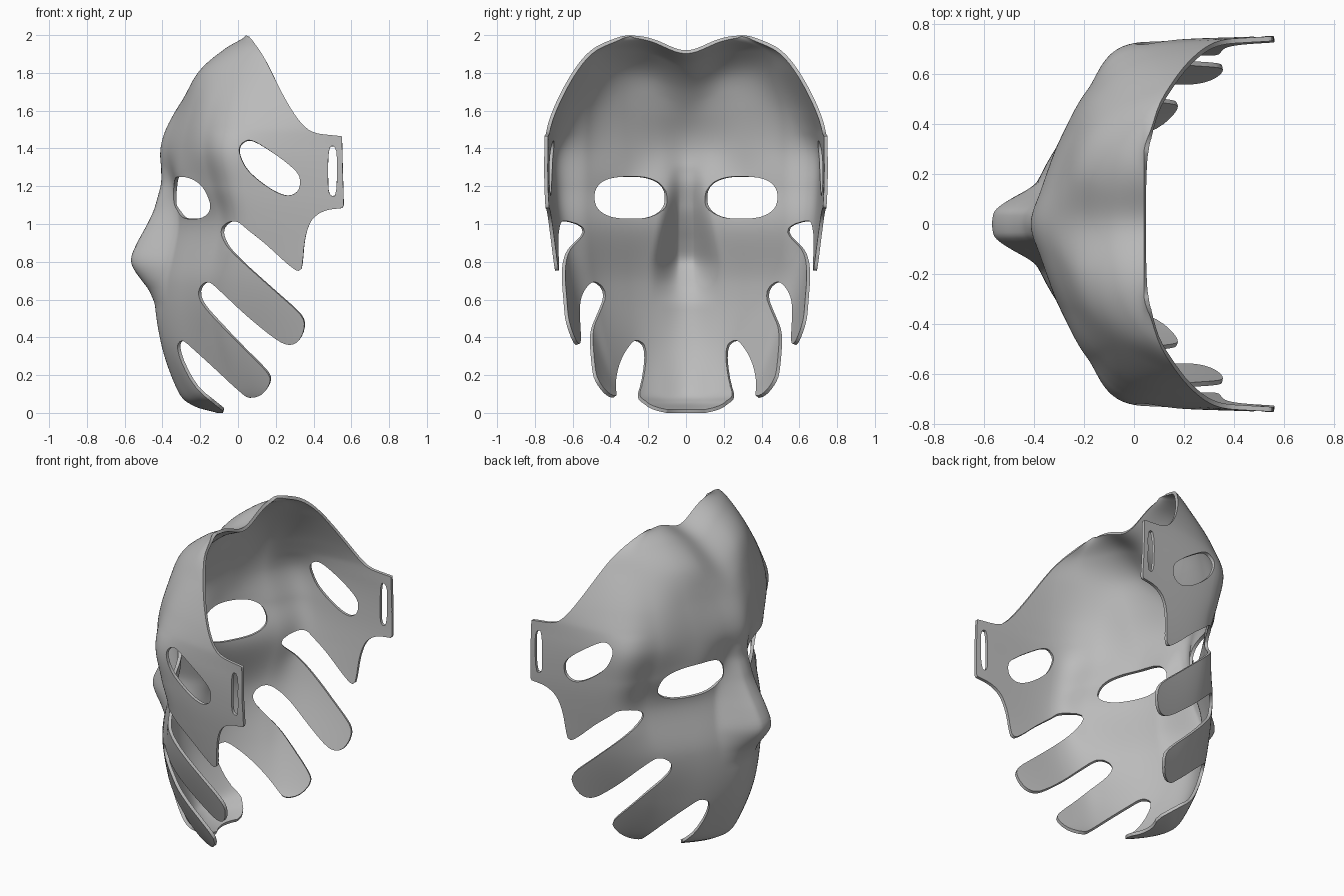
import bpy, bmesh, math
from mathutils import Vector

if "Cube" in bpy.data.objects:
    bpy.data.objects.remove(bpy.data.objects["Cube"])

# Horizontal sections: z, centre x, then (x, y) pairs going round one side
ROWS = [
    (0.00, -.11, -.10, .06, -.07, .12, -.02, .18, .05, .24, .20, .32),
    (0.04, -.24, -.21, .10, -.12, .21, -.02, .29, .07, .34, .25, .43),
    (0.12, -.32, -.28, .13, -.20, .26, -.05, .36, .08, .42, .30, .51),
    (0.38, -.41, -.38, .13, -.29, .28, -.13, .43, .02, .52, .40, .62),
    (0.69, -.44, -.39, .15, -.30, .32, -.16, .50, .03, .63, .45, .70),
    (1.00, -.36, -.32, .14, -.24, .31, -.10, .53, .04, .69, .60, .74),
    (1.20, -.39, -.34, .13, -.30, .31, -.15, .53, .02, .715, .60, .752),
    (1.40, -.41, -.37, .14, -.30, .32, -.19, .53, .00, .718, .60, .752),
    (1.60, -.34, -.31, .16, -.25, .34, -.15, .52, .06, .665, .60, .745),
    (1.80, -.23, -.225, .16, -.18, .33, -.07, .47, .10, .575, .35, .65),
    (1.93, -.10, -.09, .14, -.06, .29, .01, .41, .10, .485, .30, .56),
    (2.00, .04, .04, .10, .04, .20, .04, .28, .05, .33, .10, .40)]
NOSE = [(.58, 0), (.65, .03), (.7, .07), (.8, .15), (.9, .15), (1.0, .12), (1.1, .07), (1.2, .02), (1.3, 0)]
# Side outline (x, z): top rim to strap, then strap, slots and fingers to chin
TOP_EDGE = [(.04, 2.0), (.065, 1.985), (.10, 1.94), (.15, 1.86), (.23, 1.70), (.30, 1.58), (.36, 1.51),
            (.42, 1.48), (.55, 1.465)]
LOW_EDGE = [(.56, 1.085), (.46, 1.07), (.39, 1.02), (.355, .92), (.34, .78), (.32, .75), (.26, .79),
            (.15, .89), (.05, .97), (0, 1.01), (-.05, 1.01), (-.09, .97), (-.07, .90), (0, .82),
            (.20, .64), (.33, .52), (.35, .45), (.32, .38), (.27, .36), (.20, .39), (.05, .51),
            (-.09, .64), (-.15, .69), (-.19, .68), (-.21, .63), (-.17, .55), (0, .37), (.14, .23),
            (.17, .17), (.13, .10), (.06, .08), (0, .12), (-.13, .24), (-.24, .34), (-.29, .38),
            (-.32, .36), (-.30, .27), (-.22, .13), (-.08, .01)]
SIDE_HOLE = [(.005, 1.39), (.03, 1.435), (.08, 1.44), (.18, 1.38), (.28, 1.305), (.325, 1.25),
             (.32, 1.18), (.27, 1.15), (.20, 1.17), (.11, 1.23), (.04, 1.30)]
THICKNESS = .019


def limit(m, d0, d1):
    """Shorten a tangent so the curve cannot overshoot."""
    return Vector([0 if a * b <= 0 else math.copysign(min(abs(t), 2 * abs(a), 2 * abs(b)), t)
                   for t, a, b in zip(m, d0, d1)])


def spline(pts, steps, closed=False, start=None):
    """Smooth curve through the points; steps per span is a number or a list."""
    p = [Vector(q) for q in pts]
    if closed:
        p = [p[-1]] + p + [p[0], p[1]]
    else:
        p = [Vector(start) if start else 2 * p[0] - p[1]] + p + [2 * p[-1] - p[-2]]
    out = []
    for i in range(1, len(p) - 2):
        a, b, c, d = p[i - 1:i + 3]
        m0, m1 = (c - a) / 2, (d - b) / 2
        if start:
            m0, m1 = limit(m0, b - a, c - b), limit(m1, c - b, d - c)
        n = steps[i - 1] if isinstance(steps, list) else steps
        for k in range(n):
            t = k / n
            s = t * t * (3 - 2 * t)
            out.append(b * (1 - s) + c * s + m0 * (t * (1 - t) ** 2) - m1 * (t * t * (1 - t)))
    return out if closed else out + [p[-2].copy()]


def smooth(t):
    t = max(0, min(1, t))
    return t * t * (3 - 2 * t)


nose_curve = spline(NOSE, 8)


def nose_height(z):
    for (a, ha), (b, hb) in zip(nose_curve, nose_curve[1:]):
        if a <= z <= b:
            return ha + (hb - ha) * (z - a) / (b - a)
    return 0


def shape(p):
    """Add the nose and the groove between the two forehead lobes."""
    x, y, z = p
    h = nose_height(z)
    if h > 0:
        w = .20 - .21 * max(0, z - .8)
        x -= h * smooth((w - abs(y)) / (w - .04))
    z -= .08 * math.exp(-(y / .15) ** 2) * smooth((z - 1.45) / .5)
    return Vector((x, y, z))


def distance(u, v, poly):
    """Signed distance to a closed outline, positive inside."""
    best, inside = 9.0, False
    ax, ay = poly[-1]
    for bx, by in poly:
        dx, dy, px, py = bx - ax, by - ay, u - ax, v - ay
        t = (px * dx + py * dy) / (dx * dx + dy * dy)
        t = 0 if t < 0 else 1 if t > 1 else t
        ex, ey = px - t * dx, py - t * dy
        best = min(best, ex * ex + ey * ey)
        if (ay > v) != (by > v) and u < ax + (v - ay) * dx / dy:
            inside = not inside
        ax, ay = bx, by
    return math.sqrt(best) if inside else -math.sqrt(best)


def oval(u, v, cu, cv, ru, rv, power):
    """Rounded-box field, positive outside."""
    return ((abs(u - cu) / ru) ** power + (abs(v - cv) / rv) ** power) ** (1 / power) - 1


outline = ([tuple(p) for p in spline(TOP_EDGE, 3)] + [tuple(p) for p in spline(LOW_EDGE, 3)]
           + [(-.08, -.2), (-1, -.2), (-1, 2.2), (.04, 2.2)])
side_hole = [tuple(p) for p in spline(SIDE_HOLE, 3, closed=True)]


def keep(p):
    """Positive where the mask has material."""
    x, y, z = p
    f = distance(x, z, outline)
    if -.1 < x < .45 and 1.05 < z < 1.55:
        f = min(f, -distance(x, z, side_hole))
    if x > .4:
        f = min(f, .03 * oval(x, z, .5, 1.28, .023, .132, 5))
    if x < 0:
        f = min(f, .11 * oval(y, z, .304, 1.138, .191, .112, 2.5))
    return f


# Half of the face sheet, lofted through the sections
cols = [spline([(r[c] if c else r[1], r[c + 1] if c else 0, r[0]) for r in ROWS], 13)
        for c in (0, 2, 4, 6, 8, 10)]
grid = []
for ring in zip(*cols):
    q = ring[1]
    half = spline(ring, [12, 12, 14, 14, 40], start=(q.x, -q.y, q.z))
    grid.append([(p, keep(p)) for p in map(shape, half)])

# Trim each cell to the outline and openings, and mirror it
bm = bmesh.new()
verts = {}


def vert(p, side):
    key = (round(p.x, 5), round(p.y * side, 5), round(p.z, 5))
    if key not in verts:
        verts[key] = bm.verts.new(key)
    return verts[key]


for r0, r1 in zip(grid, grid[1:]):
    for i in range(len(r0) - 1):
        cell = (r0[i], r0[i + 1], r1[i + 1], r1[i])
        poly = []
        for (p, f), (q, g) in zip(cell, cell[1:] + cell[:1]):
            if f >= 0:
                poly.append(p)
            if (f >= 0) != (g >= 0):
                poly.append(p.lerp(q, f / (f - g)) if f >= 0 else q.lerp(p, g / (g - f)))
        for side in (1, -1):
            loop = list(dict.fromkeys(vert(p, side) for p in poly))
            if len(loop) > 2 and not bm.faces.get(loop):
                bm.faces.new(loop[::side])
bmesh.ops.remove_doubles(bm, verts=bm.verts[:], dist=.0012)
bm.normal_update()
if sum(f.normal.x * f.calc_area() for f in bm.faces) > 0:
    bmesh.ops.reverse_faces(bm, faces=bm.faces[:])
    bm.normal_update()

# Give the sheet thickness: inner skin plus rim
outer = bm.faces[:]
rim = [(e.link_loops[0].vert, e.link_loops[0].link_loop_next.vert)
       for e in bm.edges if len(e.link_loops) == 1]
inner = {v: bm.verts.new(v.co - v.normal * THICKNESS) for v in bm.verts[:] if v.link_faces}
for f in outer:
    bm.faces.new([inner[v] for v in reversed(f.verts[:])])
for a, b in rim:
    quad = (b, a, inner[a], inner[b])
    if not bm.faces.get(quad):
        bm.faces.new(quad)
bmesh.ops.delete(bm, geom=[v for v in bm.verts if not v.link_faces], context='VERTS')
low = min(v.co.z for v in bm.verts)
for v in bm.verts:
    v.co.z -= low

mesh = bpy.data.meshes.new("face_mask")
bm.to_mesh(mesh)
bm.free()
mask = bpy.data.objects.new("face_mask", mesh)
bpy.context.collection.objects.link(mask)

# Single grey colour, smooth shading
mat = bpy.data.materials.new("mid_grey")
mat.diffuse_color = (.5, .5, .5, 1)
mat.use_nodes = True
mat.node_tree.nodes["Principled BSDF"].inputs["Base Color"].default_value = mat.diffuse_color
mesh.materials.append(mat)
bpy.context.view_layer.objects.active = mask
mask.select_set(True)
bpy.ops.object.shade_smooth_by_angle(angle=math.radians(50))
